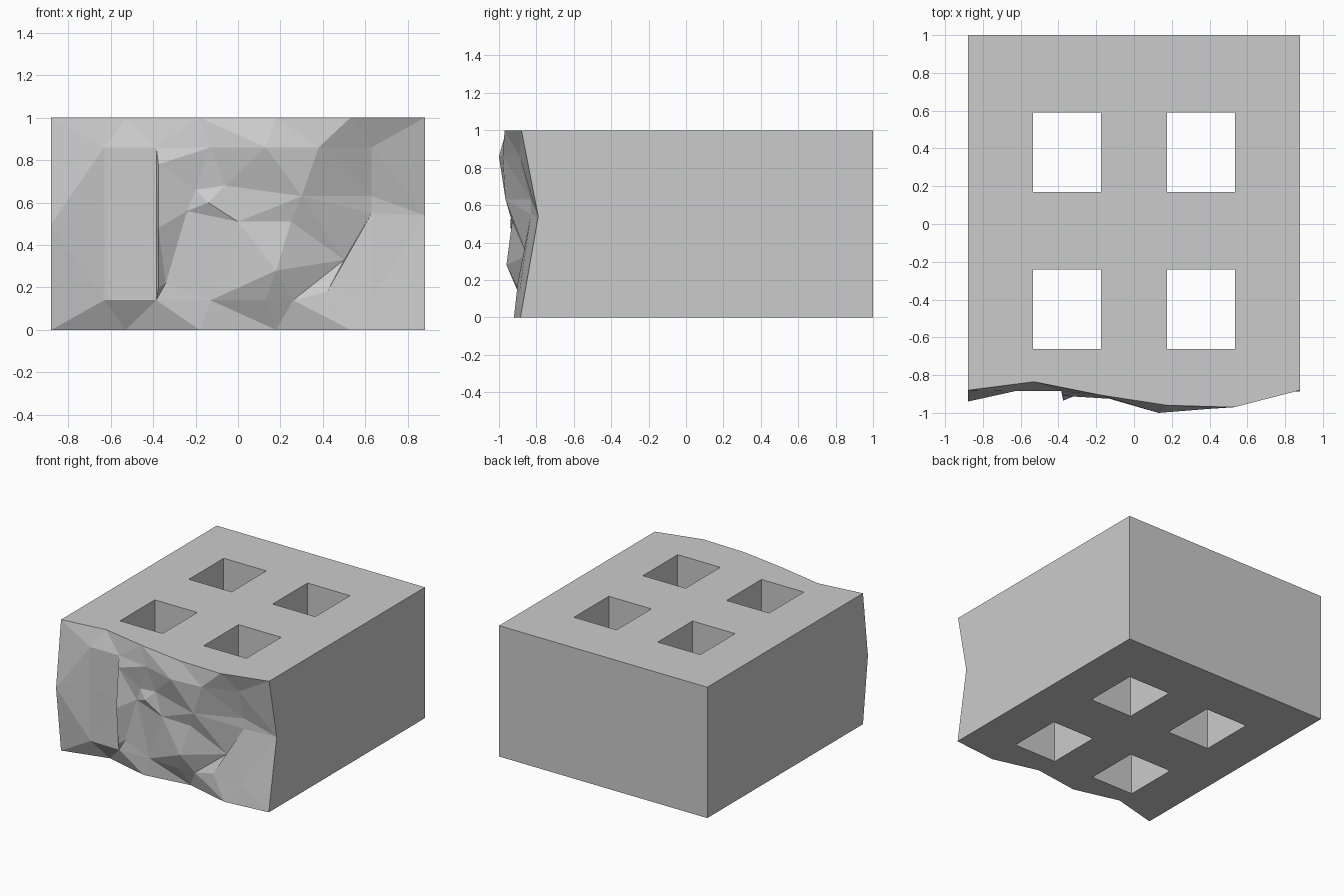
import bpy, bmesh
from mathutils import Vector
from mathutils.geometry import delaunay_2d_cdt

if "Cube" in bpy.data.objects:
    bpy.data.objects.remove(bpy.data.objects["Cube"])

W = 0.88
XS = [-0.88, -0.53, -0.18, 0.18, 0.53, 0.88]
BOTTOM = [-0.88, -0.79, -0.88, -0.83, -0.92, -0.885]
TOP = [-0.88, -0.835, -0.905, -0.96, -0.97, -0.88]

# Outline of the split face, counter-clockwise: x, z, depth
rim = [(x, 0, y) for x, y in zip(XS, BOTTOM)]
rim += [(W, 0.54, -0.79)]
rim += [(x, 1, y) for x, y in zip(XS[::-1], TOP[::-1])]
rim += [(-W, 0.5, -0.94)]

# Chipped facets inside the outline
chips = [
    (-0.63, 0.14, -0.88), (-0.63, 0.58, -0.885), (-0.63, 0.86, -0.885),
    (-0.385, 0.14, -0.885), (-0.385, 0.50, -0.885), (-0.385, 0.86, -0.885),
    (-0.375, 0.20, -0.91), (-0.375, 0.48, -0.935), (-0.375, 0.78, -0.91),
    (-0.24, 0.56, -0.88), (-0.20, 0.66, -0.89), (-0.14, 0.60, -0.925),
    (-0.34, 0.22, -0.88), (-0.06, 0.68, -0.91), (-0.13, 0.86, -0.925),
    (-0.13, 0.14, -0.88), (0.0, 0.51, -0.92), (0.13, 0.14, -0.90),
    (0.13, 0.86, -1.0), (0.25, 0.51, -0.93), (0.30, 0.63, -0.965),
    (0.18, 0.28, -0.96), (0.26, 0.14, -0.89), (0.38, 0.86, -0.98),
    (0.50, 0.33, -0.85), (0.63, 0.55, -0.83), (0.63, 0.63, -0.83),
    (0.42, 0.18, -0.90), (0.63, 0.14, -0.89), (0.63, 0.86, -0.89),
]
pts = rim + chips
n = len(rim)

# Ridges that must stay as edges, by chip number
ridges = [(0, 3), (3, 4), (4, 5), (2, 5), (6, 7), (7, 8), (6, 12), (12, 9),
          (9, 10), (20, 19), (19, 21), (21, 22), (22, 24), (24, 25),
          (20, 25), (18, 20), (25, 27), (13, 18), (16, 19)]
edges = [(i, (i + 1) % n) for i in range(n)]
edges += [(a + n, b + n) for a, b in ridges]
flat, _, tris, orig, _, _ = delaunay_2d_cdt(
    [Vector(p[:2]) for p in pts], edges, [], 0, 1e-5)


def depth(v):
    return min(pts, key=lambda p: (p[0] - v.x) ** 2 + (p[1] - v.y) ** 2)[2]


# Block: rough front, flat top, bottom, sides and back
bm = bmesh.new()
front = [bm.verts.new((v.x, depth(v), v.y)) for v in flat]
for t in tris:
    try:
        bm.faces.new([front[i] for i in t])
    except ValueError:
        pass


def rim_row(axis, value):
    row = [v for v in front if abs(v.co[axis] - value) < 1e-4]
    return sorted(row, key=lambda v: v.co[2 - axis])


back = {(x, z): bm.verts.new((x, 1, z)) for x in (-W, W) for z in (0, 1)}
for z in (0, 1):
    bm.faces.new(rim_row(2, z) + [back[W, z], back[-W, z]])
for x in (-W, W):
    bm.faces.new(rim_row(0, x) + [back[x, 1], back[x, 0]])
bm.faces.new([back[-W, 0], back[W, 0], back[W, 1], back[-W, 1]])
bmesh.ops.recalc_face_normals(bm, faces=bm.faces[:])
mesh = bpy.data.meshes.new("split_face_block")
bm.to_mesh(mesh)
bm.free()
block = bpy.data.objects.new("split_face_block", mesh)
bpy.context.collection.objects.link(block)

# Four square through holes
bm = bmesh.new()
for x in (-0.354, 0.354):
    for y in (-0.452, 0.38):
        new = bmesh.ops.create_cube(bm, size=1)["verts"]
        bmesh.ops.scale(bm, vec=(0.36, 0.42, 1.4), verts=new)
        bmesh.ops.translate(bm, vec=(x, y, 0.5), verts=new)
cut_mesh = bpy.data.meshes.new("hole_cutter")
bm.to_mesh(cut_mesh)
bm.free()
cutter = bpy.data.objects.new("hole_cutter", cut_mesh)
cutter.hide_render = True
bpy.context.collection.objects.link(cutter)

mod = block.modifiers.new("holes", "BOOLEAN")
mod.operation = "DIFFERENCE"
mod.solver = "EXACT"
mod.object = cutter
bpy.context.view_layer.objects.active = block
block.select_set(True)
bpy.ops.object.modifier_apply(modifier="holes")
bpy.data.objects.remove(cutter)
